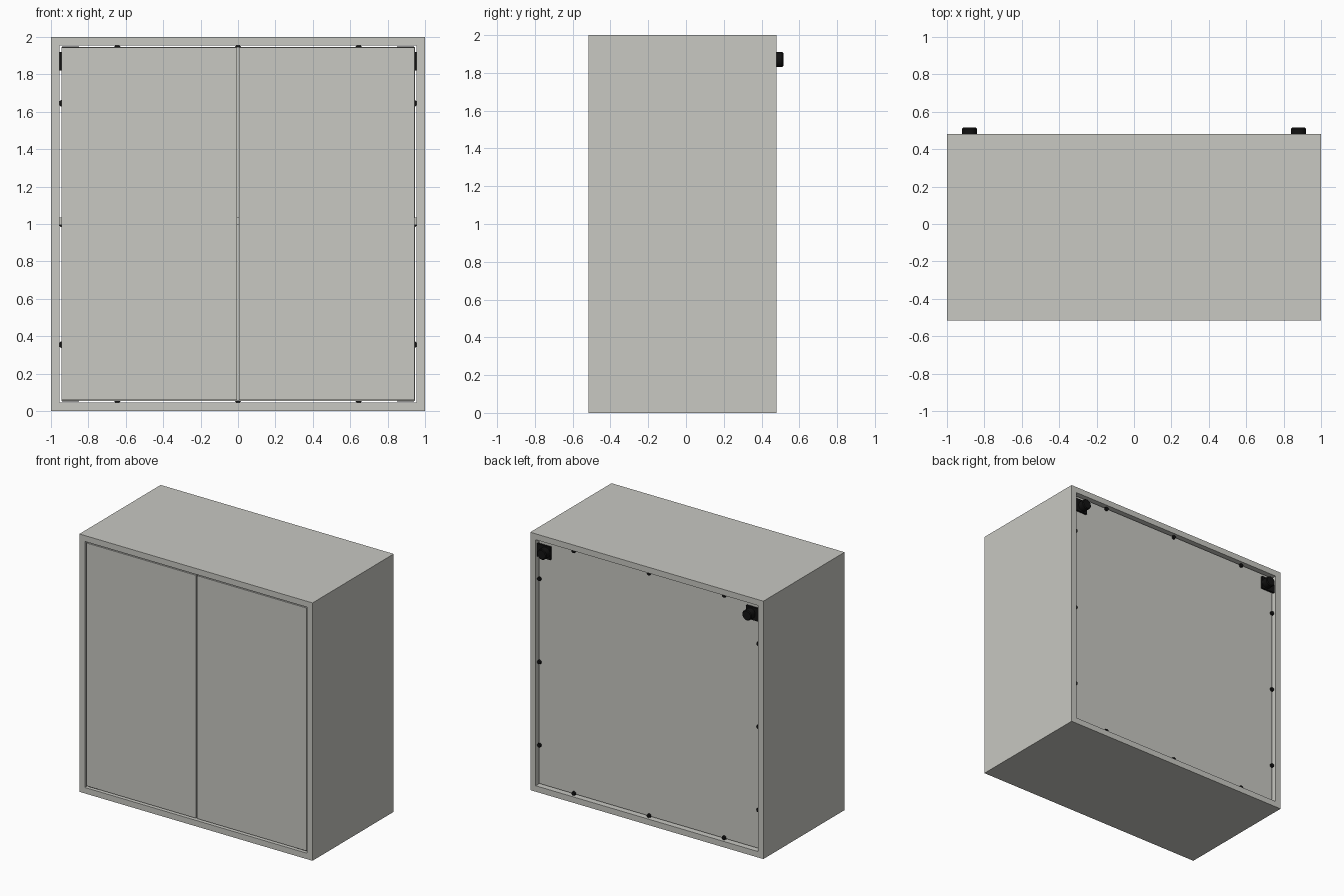
import bpy, bmesh, math

if "Cube" in bpy.data.objects:
    bpy.data.objects.remove(bpy.data.objects["Cube"])

W, H = 1.0, 2.0            # half width, height
Y0, Y1 = -0.515, 0.48      # front and back edges of the case
T = 0.046                  # board thickness


def material(name, rgb):
    m = bpy.data.materials.new(name)
    m.diffuse_color = (*rgb, 1)
    m.use_nodes = True
    m.node_tree.nodes["Principled BSDF"].inputs["Base Color"].default_value = m.diffuse_color
    return m


GREY = material("warm light grey", (0.58, 0.58, 0.54))
BLACK = material("black", (0.006, 0.006, 0.006))


def finish(bm, name, mat):
    bmesh.ops.recalc_face_normals(bm, faces=bm.faces)
    me = bpy.data.meshes.new(name)
    bm.to_mesh(me)
    bm.free()
    me.materials.append(mat)
    ob = bpy.data.objects.new(name, me)
    bpy.context.collection.objects.link(ob)
    return ob


def prism(name, pts, y0, y1, mat):
    """Extrude an (x, z) outline from y0 to y1."""
    bm = bmesh.new()
    f = bm.faces.new([bm.verts.new((x, y0, z)) for x, z in pts])
    ext = bmesh.ops.extrude_face_region(bm, geom=[f])
    for v in ext["geom"]:
        if isinstance(v, bmesh.types.BMVert):
            v.co.y = y1
    return finish(bm, name, mat)


def box(name, x0, x1, y0, y1, z0, z1, mat):
    return prism(name, [(x0, z0), (x1, z0), (x1, z1), (x0, z1)], y0, y1, mat)


def disc(name, x, z, r0, r1, y0, y1, mat, n=24):
    """Cylinder or cone along y."""
    bm = bmesh.new()
    bmesh.ops.create_cone(bm, cap_ends=True, segments=n, radius1=r0, radius2=r1, depth=y1 - y0)
    for v in bm.verts:
        a, b, c = v.co
        v.co = (x + a, (y0 + y1) / 2 + c, z + b)
    ob = finish(bm, name, mat)
    bpy.context.view_layer.objects.active = ob
    ob.select_set(True)
    bpy.ops.object.shade_smooth_by_angle()
    ob.select_set(False)
    return ob


# Case: four boards mitred at the corners
outer = [(-W, 0), (W, 0), (W, H), (-W, H)]
inner = [(-W + T, T), (W - T, T), (W - T, H - T), (-W + T, H - T)]
for i, part in enumerate(("bottom_board", "right_board", "top_board", "left_board")):
    j = (i + 1) % 4
    prism(part, [outer[i], outer[j], inner[j], inner[i]], Y0, Y1, GREY)

# Back panel set into the case, and the inner shelf
box("back_panel", -0.945, 0.945, 0.43, 0.45, 0.055, H - 0.055, GREY)
box("shelf", -W + T, W - T, -0.42, 0.43, 0.995, 1.035, GREY)

for s, side in ((-1, "left"), (1, "right")):
    # Doors with a narrow gap all round
    a, b = sorted((s * 0.006, s * 0.943))
    box(side + "_door", a, b, Y0 + 0.006, Y0 + 0.05, 0.059, H - 0.057, GREY)
    # Hinge fittings tucked into the door gaps
    a, b = sorted((s * 0.85, s * 0.94))
    for z in (0.05, H - 0.056):
        box(side + "_hinge", a, b, Y0 + 0.02, Y0 + 0.05, z, z + 0.006, BLACK)
    # Wall hanging brackets in the upper back corners
    a, b = sorted((s * 0.84, s * 0.954))
    box(side + "_bracket_plate", a, b, 0.449, 0.465, 1.82, 1.92, BLACK)
    disc(side + "_bracket_knob", s * 0.88, 1.87, 0.04, 0.04, 0.46, 0.509, BLACK)
    disc(side + "_bracket_cap", s * 0.88, 1.87, 0.04, 0.034, 0.509, 0.515, BLACK)

# Small fasteners holding the back panel, three along each edge
for d in (-0.645, 0, 0.645):
    for s in (-1, 1):
        disc("panel_fastener", d, 1 + s * 0.94, 0.018, 0.014, 0.44, 0.462, BLACK, 12)
        disc("panel_fastener", s * 0.94, 1 + d, 0.018, 0.014, 0.44, 0.462, BLACK, 12)
